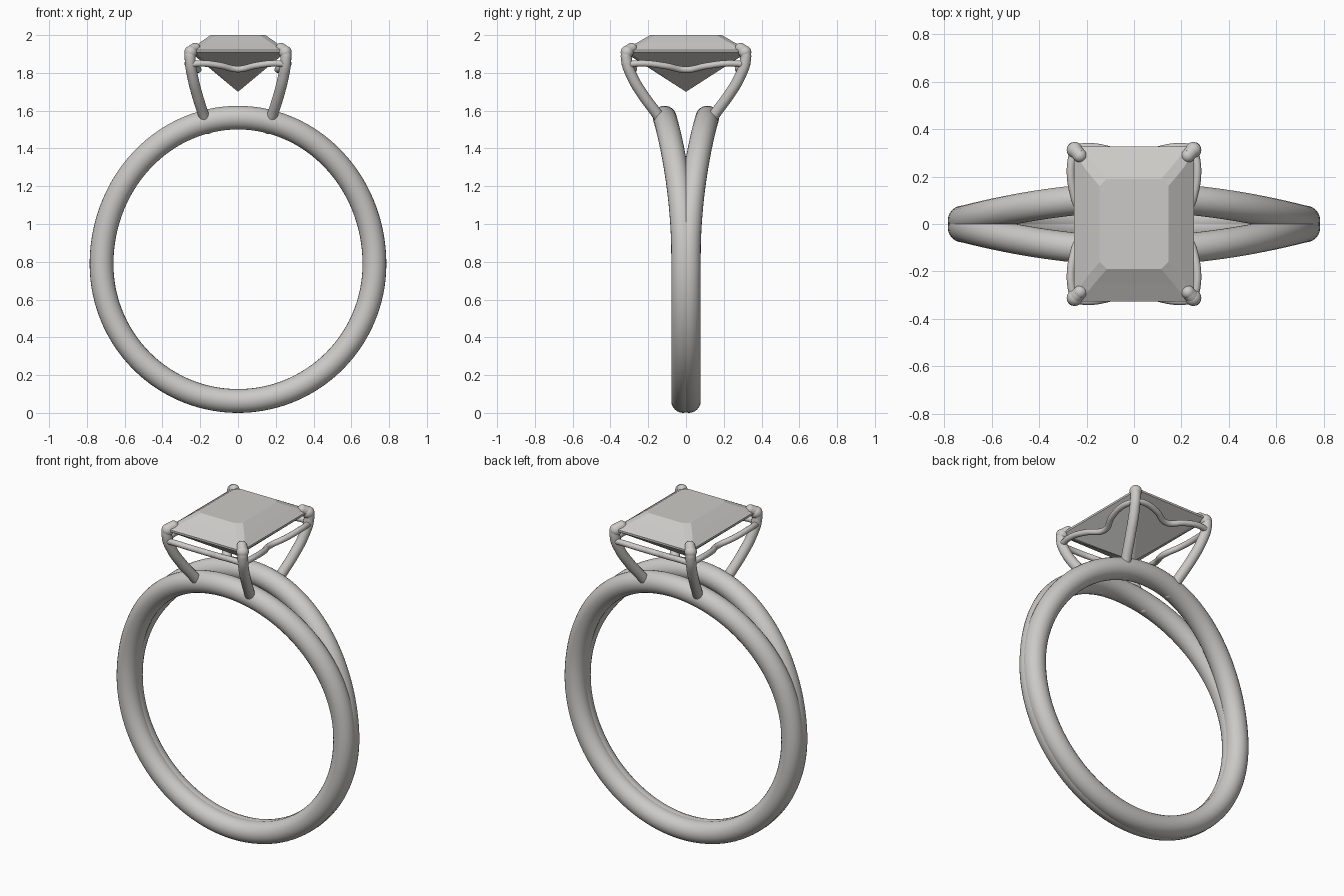
import bpy, math
from mathutils import Vector

cube = bpy.data.objects.get("Cube")
if cube:
    bpy.data.objects.remove(cube, do_unlink=True)


def material(name, rgb):
    m = bpy.data.materials.new(name)
    m.use_nodes = True
    m.diffuse_color = (*rgb, 1)
    m.node_tree.nodes["Principled BSDF"].inputs["Base Color"].default_value = (*rgb, 1)
    return m


METAL = material("pale grey metal", (0.6, 0.59, 0.57))


def tube(name, points, radius, cyclic=False, smooth_path=True, sides=6):
    """Round tube along a path, converted to a smooth mesh."""
    curve = bpy.data.curves.new(name, "CURVE")
    curve.dimensions = "3D"
    curve.bevel_depth = radius
    curve.bevel_resolution = sides
    curve.use_fill_caps = not cyclic
    curve.resolution_u = 10
    spline = curve.splines.new("BEZIER" if smooth_path else "POLY")
    if smooth_path:
        spline.bezier_points.add(len(points) - 1)
        for bp, p in zip(spline.bezier_points, points):
            bp.co = p
            bp.handle_left_type = bp.handle_right_type = "AUTO"
    else:
        spline.points.add(len(points) - 1)
        for sp, p in zip(spline.points, points):
            sp.co = (*p, 1)
    spline.use_cyclic_u = cyclic
    obj = bpy.data.objects.new(name, curve)
    bpy.context.collection.objects.link(obj)
    obj.data.materials.append(METAL)
    bpy.ops.object.select_all(action="DESELECT")
    obj.select_set(True)
    bpy.context.view_layer.objects.active = obj
    bpy.ops.object.convert(target="MESH")
    bpy.ops.object.shade_smooth_by_angle(angle=math.radians(50))
    return obj


def ball(name, center, radius):
    bpy.ops.mesh.primitive_uv_sphere_add(segments=20, ring_count=12, radius=radius, location=center)
    obj = bpy.context.object
    obj.name = name
    obj.data.materials.append(METAL)
    bpy.ops.object.shade_smooth()


# Split band: two strands that merge at the bottom and part towards the top
def strand_point(angle, side):
    height = math.sin(angle)
    rise = 0.775 if height > 0 else 0.725
    t = max(0, math.asin(height) / (math.pi / 2) - 0.04) / 0.96
    spread = 0.015 + 0.098 * t * t * (3 - 2 * t)
    return (0.7225 * math.cos(angle), side * spread, 0.788 + rise * height)


for side, label in ((-1, "front"), (1, "back")):
    path = [strand_point(2 * math.pi * i / 120, side) for i in range(120)]
    tube(label + "_band_strand", path, 0.063, cyclic=True, smooth_path=False, sides=10)

# Four claws, each with a rounded tip and foot
CLAW = [(0.16, 0.105, 1.505), (0.18, 0.145, 1.57), (0.215, 0.225, 1.68),
        (0.24, 0.285, 1.78), (0.253, 0.315, 1.87), (0.25, 0.312, 1.91), (0.228, 0.288, 1.93)]
for sx, xname in ((1, "left"), (-1, "right")):
    for sy, yname in ((-1, "front"), (1, "back")):
        name = f"{yname}_{xname}_claw"
        pts = [(sx * x, sy * y, z) for x, y, z in CLAW]
        tube(name, pts, 0.029)
        ball(name + "_tip", pts[-1], 0.029)
        ball(name + "_shoulder", pts[-2], 0.034)
        ball(name + "_foot", pts[0], 0.029)

# Gallery rails, dipping inwards between the claws
LONG_HALF = [(0.255, 0.318, 1.845), (0.19, 0.325, 1.85), (0.1, 0.31, 1.84)]
SIDE_HALF = [(0.255, 0.318, 1.845), (0.267, 0.22, 1.85), (0.25, 0.11, 1.837)]
for s, yname, xname in ((-1, "front", "right"), (1, "back", "left")):
    pts = [(-x, s * y, z) for x, y, z in LONG_HALF] + [(0, s * 0.275, 1.82)]
    pts += [(x, s * y, z) for x, y, z in reversed(LONG_HALF)]
    tube(yname + "_rail", pts, 0.017)
    pts = [(s * x, -y, z) for x, y, z in SIDE_HALF] + [(s * 0.21, 0, 1.817)]
    pts += [(s * x, y, z) for x, y, z in reversed(SIDE_HALF)]
    tube(xname + "_rail", pts, 0.017)


# Step-cut stone: clipped rectangles stacked above a pointed base
def clipped_rectangle(hx, hy, cut, z):
    ring = [(hx, hy - cut), (hx - cut, hy), (cut - hx, hy), (-hx, hy - cut),
            (-hx, cut - hy), (cut - hx, -hy), (hx - cut, -hy), (hx, cut - hy)]
    return [Vector((x, y, z)) for x, y in ring]


rings = [(0.253, 0.327, 0.025, 1.91), (0.253, 0.327, 0.025, 1.922),
         (0.2, 0.255, 0.03, 1.962), (0.145, 0.19, 0.03, 2.0)]
verts = [Vector((0, 0, 1.70))]
for r in rings:
    verts += clipped_rectangle(*r)
faces = [(0, 1 + (i + 1) % 8, 1 + i) for i in range(8)]
for level in range(len(rings) - 1):
    a = 1 + 8 * level
    faces += [(a + i, a + (i + 1) % 8, a + 8 + (i + 1) % 8, a + 8 + i) for i in range(8)]
faces.append(tuple(range(len(verts) - 8, len(verts))))
mesh = bpy.data.meshes.new("stone")
mesh.from_pydata(verts, [], faces)
mesh.materials.append(METAL)
stone = bpy.data.objects.new("stone", mesh)
bpy.context.collection.objects.link(stone)
